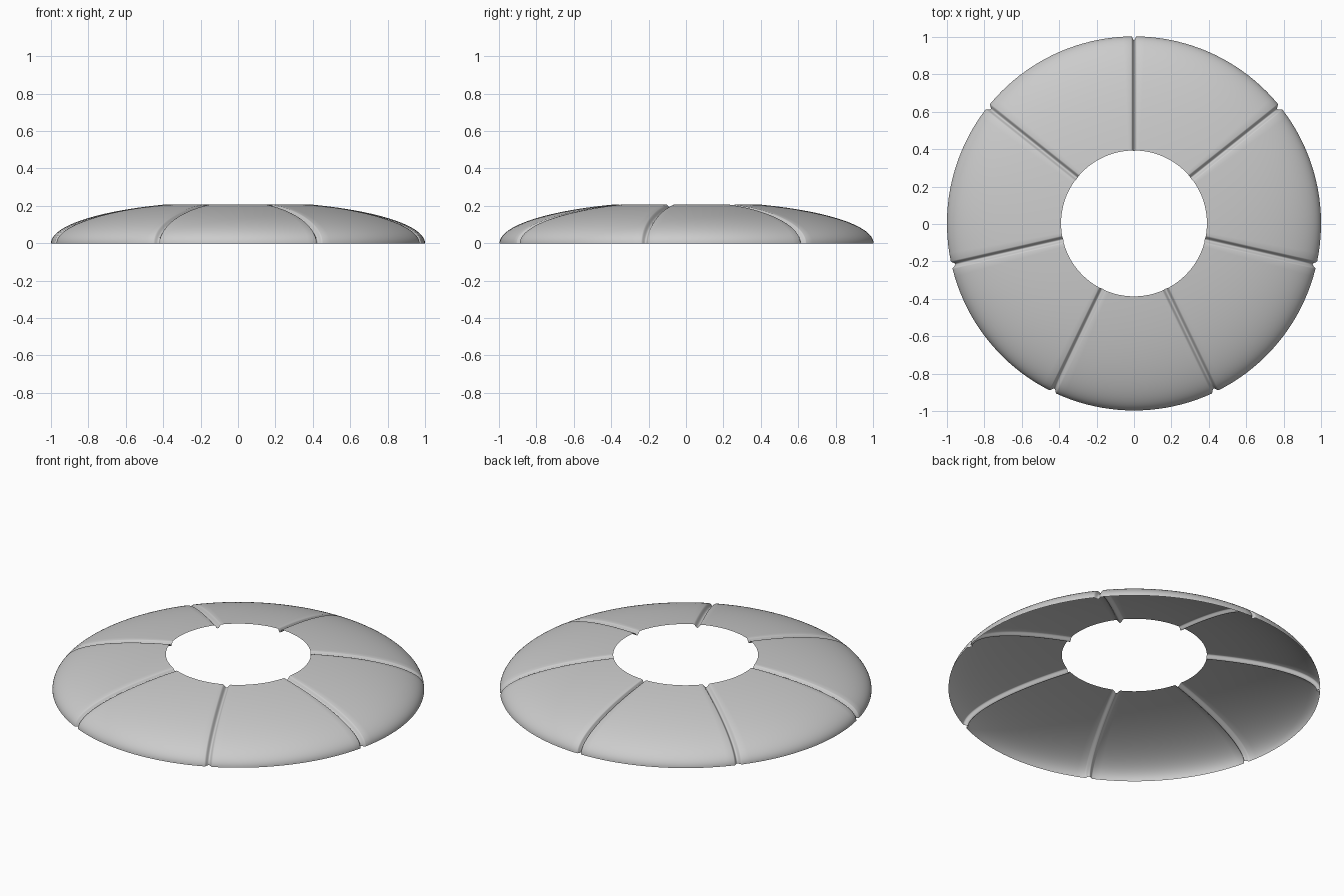
import bpy, bmesh, math
from mathutils import Vector

cube = bpy.data.objects.get("Cube")
if cube:
    bpy.data.objects.remove(cube)

PANELS = 7
HOLE, HEIGHT = 0.39, 0.225      # hole radius, full dome height
DEPTH, SHIFT = 0.02, 0.003      # seam depth, centring along y
STEPS, SPAN, EDGE = 28, 20, 6   # rings, columns across a panel, columns per seam side

mat = bpy.data.materials.new("light_grey")
mat.use_nodes = True
grey = (0.6, 0.6, 0.6, 1)
mat.diffuse_color = grey
mat.node_tree.nodes["Principled BSDF"].inputs["Base Color"].default_value = grey


def shell_point(tilt, angle, sink):
    """Point on the flattened dome, sunk along its normal."""
    r, z = math.cos(tilt), HEIGHT * math.sin(tilt)
    n = Vector((math.cos(tilt) * HEIGHT, math.sin(tilt))).normalized()
    r, z = r - n.x * sink, max(z - n.y * sink, 0)
    return (r * math.cos(angle), r * math.sin(angle) + SHIFT, z)


def seam_width(index):
    # The back seam is tighter than the rest
    return 0.014 if index % PANELS == 0 else 0.022


def panel_row(index, tilt):
    """One ring of points across a panel, from seam to seam."""
    r = math.cos(tilt)
    step = math.tau / PANELS
    start = math.pi / 2 + index * step
    a, b = seam_width(index) / r, seam_width(index + 1) / r
    row = []
    for i in range(EDGE):
        t = i / EDGE
        row.append((start + a * t, t))
    for i in range(SPAN + 1):
        row.append((start + a + (step - a - b) * i / SPAN, 1))
    for i in range(EDGE - 1, 0, -1):
        t = i / EDGE
        row.append((start + step - b * t, t))
    return [shell_point(tilt, ang, DEPTH * (1 + math.cos(math.pi * t)) / 2)
            for ang, t in row]


# Open dome ring with pressed seams between its panels
bm = bmesh.new()
top = math.acos(HOLE)
rings = []
for j in range(STEPS + 1):
    tilt = top * j / STEPS
    pts = [p for k in range(PANELS) for p in panel_row(k, tilt)]
    rings.append([bm.verts.new(p) for p in pts])
for low, high in zip(rings, rings[1:]):
    for i in range(len(low)):
        n = (i + 1) % len(low)
        bm.faces.new((low[i], low[n], high[n], high[i])).smooth = True

mesh = bpy.data.meshes.new("panelled_ring")
bm.to_mesh(mesh)
bm.free()
mesh.materials.append(mat)
ring = bpy.data.objects.new("panelled_ring", mesh)
bpy.context.collection.objects.link(ring)
